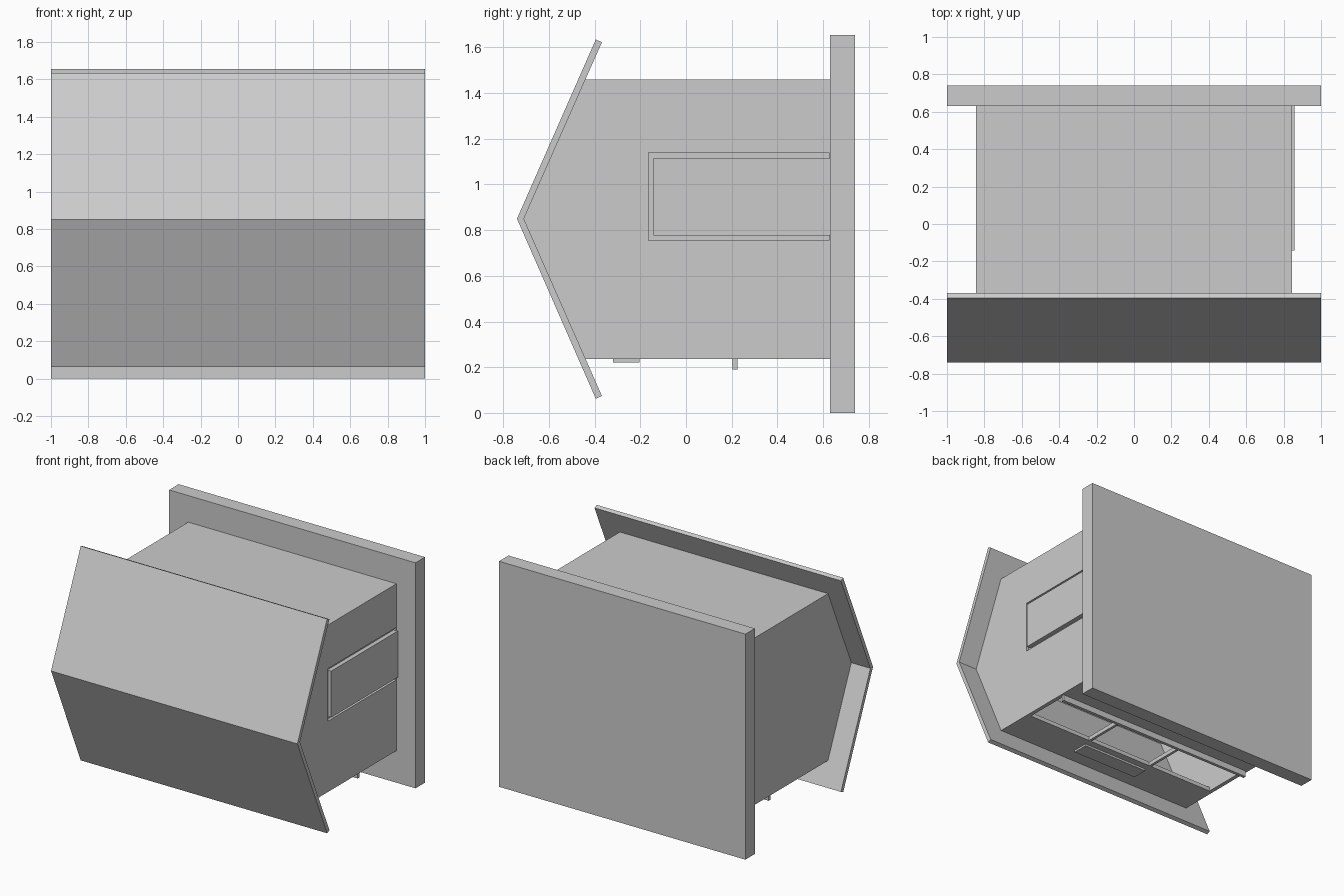
import bpy, bmesh

cube = bpy.data.objects.get("Cube")
if cube:
    bpy.data.objects.remove(cube, do_unlink=True)

grey = bpy.data.materials.new("light_grey")
grey.use_nodes = True
colour = (0.6, 0.6, 0.6, 1)
grey.diffuse_color = colour
grey.node_tree.nodes["Principled BSDF"].inputs["Base Color"].default_value = colour


def extrude_profile(name, profile, x0, x1):
    """Solid made by sweeping a (y, z) outline along x."""
    bm = bmesh.new()
    face = bm.faces.new([bm.verts.new((x0, y, z)) for y, z in profile])
    swept = bmesh.ops.extrude_face_region(bm, geom=[face])["geom"]
    verts = [v for v in swept if isinstance(v, bmesh.types.BMVert)]
    bmesh.ops.translate(bm, verts=verts, vec=(x1 - x0, 0, 0))
    bmesh.ops.recalc_face_normals(bm, faces=bm.faces)
    mesh = bpy.data.meshes.new(name)
    bm.to_mesh(mesh)
    bm.free()
    mesh.materials.append(grey)
    obj = bpy.data.objects.new(name, mesh)
    bpy.context.collection.objects.link(obj)
    return obj


def box(name, x, y, z):
    outline = [(y[0], z[0]), (y[1], z[0]), (y[1], z[1]), (y[0], z[1])]
    return extrude_profile(name, outline, *x)


def cut(target, cutter):
    """Subtract the cutter from the target and discard it."""
    cutter.hide_render = True
    mod = target.modifiers.new("cut", 'BOOLEAN')
    mod.operation = 'DIFFERENCE'
    mod.solver = 'EXACT'
    mod.object = cutter
    bpy.context.view_layer.objects.active = target
    bpy.ops.object.modifier_apply(modifier=mod.name)
    bpy.data.objects.remove(cutter, do_unlink=True)


# Hollow body with a pointed front
BOTTOM, MIDDLE, TOP, BACK = 0.235, 0.85, 1.46, 0.635
WALL = 0.03
body = extrude_profile("body", [(BACK, BOTTOM), (-0.443, BOTTOM), (-0.71, MIDDLE),
                                (-0.443, TOP), (BACK, TOP)], -0.845, 0.845)
cut(body, extrude_profile("cavity", [(BACK - WALL, BOTTOM + WALL), (-0.42, BOTTOM + WALL),
                                     (-0.68, MIDDLE), (-0.42, TOP - WALL),
                                     (BACK - WALL, TOP - WALL)],
                          -0.845 + WALL, 0.845 - WALL))

# Three openings through the floor
for centre in (-0.55, 0, 0.55):
    cut(body, box("floor_opening", (centre - 0.265, centre + 0.265),
                  (-0.15, 0.2), (BOTTOM - 0.1, BOTTOM + 0.1)))

# Side hatch sitting in a shallow recess
cut(body, box("hatch_recess", (0.825, 0.9), (-0.165, 0.625), (0.755, 1.14)))
box("side_hatch", (0.82, 0.857), (-0.143, 0.64), (0.777, 1.117))

# Back board and folded front panel
box("back_board", (-1, 1), (0.63, 0.74), (0, 1.655))
extrude_profile("front_panel", [(-0.74, MIDDLE), (-0.395, 1.635), (-0.368, 1.623),
                                (-0.71, MIDDLE), (-0.368, 0.074), (-0.395, 0.062)], -1, 1)

# Rail and small plate under the floor
box("floor_rail", (-0.83, 0.83), (0.203, 0.226), (0.19, BOTTOM + 0.01))
box("floor_plate", (-0.273, 0.273), (-0.32, -0.203), (0.22, BOTTOM + 0.005))
